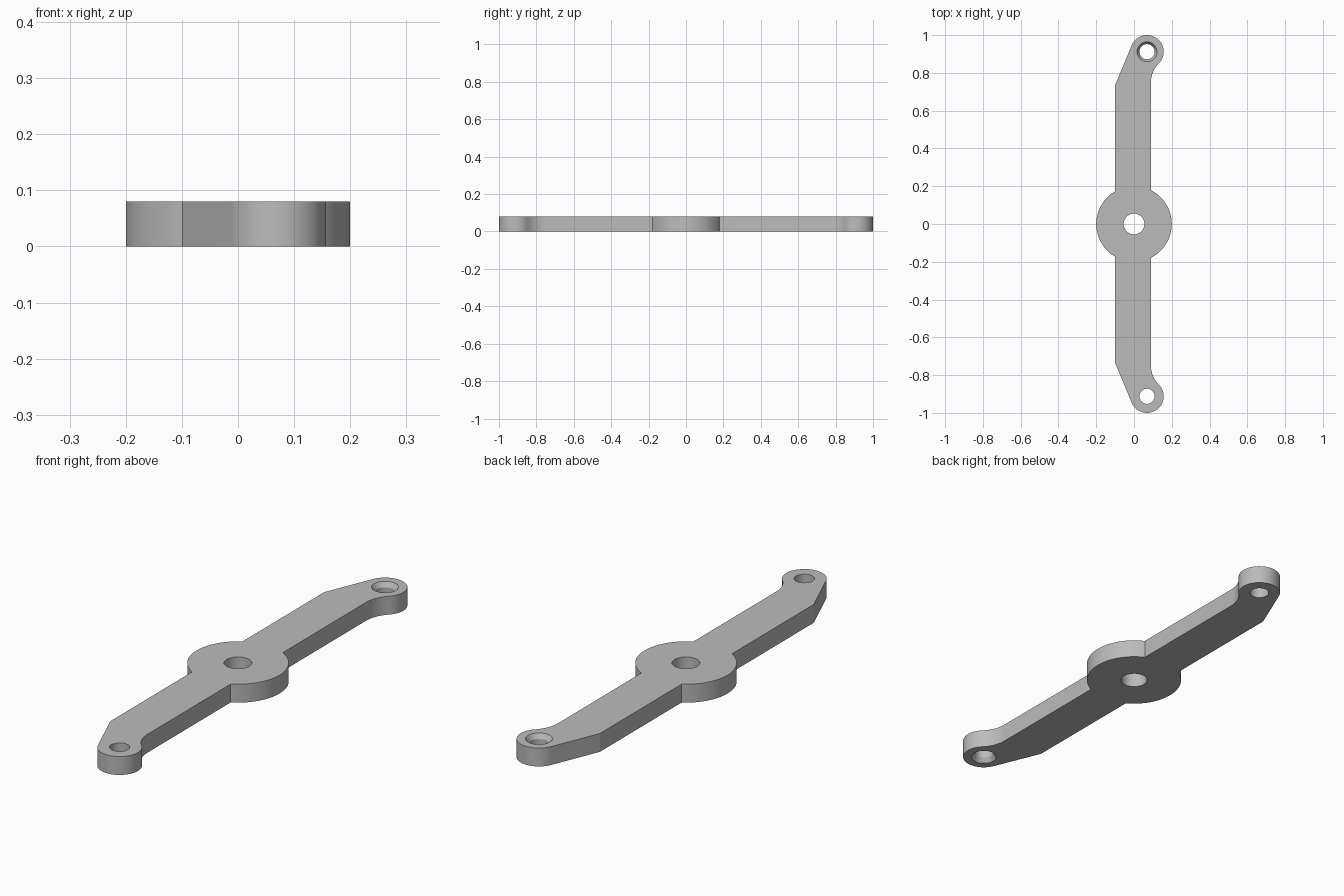
import bpy, bmesh, math
from mathutils import Vector

cube = bpy.data.objects.get("Cube")
if cube:
    bpy.data.objects.remove(cube, do_unlink=True)

THICK = 0.08
LEFT, RIGHT = -0.10, 0.09          # arm edges
HUB_R, HUB_HOLE = 0.2, 0.055
TIP, TIP_R, TIP_HOLE = Vector((0.069, 0.912)), 0.088, 0.04
SINK_R, SINK_DEPTH = 0.053, 0.02
SHOULDER = Vector((LEFT, 0.735))   # corner where the arm starts to taper
FILLET_R = 0.14

steel = bpy.data.materials.new("steel grey")
steel.use_nodes = True
grey = (0.5, 0.5, 0.5, 1)
steel.diffuse_color = grey
steel.node_tree.nodes["Principled BSDF"].inputs["Base Color"].default_value = grey


def arc(center, radius, start, end, steps):
    return [center + radius * Vector((math.cos(a), math.sin(a)))
            for a in (start + (end - start) * i / steps for i in range(steps + 1))]


def add_object(name, bm):
    bmesh.ops.recalc_face_normals(bm, faces=bm.faces)
    mesh = bpy.data.meshes.new(name)
    bm.to_mesh(mesh)
    bm.free()
    obj = bpy.data.objects.new(name, mesh)
    bpy.context.collection.objects.link(obj)
    mesh.materials.append(steel)
    return obj


# Back half of the outline, counter-clockwise from the right of the hub
hub = Vector((0, 0))
hub_right = math.acos(RIGHT / HUB_R)
hub_left = math.acos(LEFT / HUB_R)

# Concave fillet tangent to the arm edge and the round tip
dx = RIGHT + FILLET_R - TIP.x
dy = math.sqrt((TIP_R + FILLET_R) ** 2 - dx ** 2)
fillet = Vector((RIGHT + FILLET_R, TIP.y - dy))
touch = math.atan2(-dy, dx)

# Straight taper tangent to the round tip
to_shoulder = SHOULDER - TIP
taper = (math.atan2(to_shoulder.y, to_shoulder.x)
         - math.acos(TIP_R / to_shoulder.length)) % math.tau

half = arc(hub, HUB_R, 0, hub_right, 24)
half += arc(fillet, FILLET_R, math.pi, touch + math.pi, 12)
half += arc(TIP, TIP_R, touch, taper, 48)
half += [SHOULDER]
half += arc(hub, HUB_R, hub_left, math.pi, 24)
outline = half + [Vector((p.x, -p.y)) for p in reversed(half[1:-1])]

# Plate
bm = bmesh.new()
base = bm.faces.new([bm.verts.new((p.x, p.y, 0)) for p in outline])
top = bmesh.ops.extrude_face_region(bm, geom=[base])["geom"]
bmesh.ops.translate(bm, vec=(0, 0, THICK),
                    verts=[v for v in top if isinstance(v, bmesh.types.BMVert)])
arm = add_object("lever_arm", bm)


def drill(name, center, profile, segments=48):
    """Cut a round hole given (radius, height) rings from bottom to top."""
    bm = bmesh.new()
    rings = [[bm.verts.new((p.x, p.y, z))
              for p in arc(center, r, 0, math.tau, segments)[:-1]] for r, z in profile]
    bm.faces.new(rings[0])
    bm.faces.new(rings[-1])
    for a, b in zip(rings, rings[1:]):
        for i in range(segments):
            j = (i + 1) % segments
            bm.faces.new((a[i], a[j], b[j], b[i]))
    cutter = add_object(name, bm)
    cutter.hide_render = True
    mod = arm.modifiers.new(name, "BOOLEAN")
    mod.operation, mod.solver, mod.object = "DIFFERENCE", "EXACT", cutter
    bpy.context.view_layer.objects.active = arm
    bpy.ops.object.modifier_apply(modifier=name)
    bpy.data.objects.remove(cutter, do_unlink=True)


# Holes: plain hub bore, countersunk from above at the back, from below at the front
out = 0.02
drill("hub_bore", hub, [(HUB_HOLE, -out), (HUB_HOLE, THICK + out)])
flare = SINK_R + (SINK_R - TIP_HOLE) * out / SINK_DEPTH
sink = [(TIP_HOLE, -out), (TIP_HOLE, THICK - SINK_DEPTH), (flare, THICK + out)]
drill("back_hole", TIP, sink)
drill("front_hole", Vector((TIP.x, -TIP.y)),
      [(r, THICK - z) for r, z in reversed(sink)])

# Smooth round walls, crisp rims
bpy.ops.object.select_all(action="DESELECT")
arm.select_set(True)
bpy.context.view_layer.objects.active = arm
bpy.ops.object.shade_smooth_by_angle(angle=math.radians(20))
